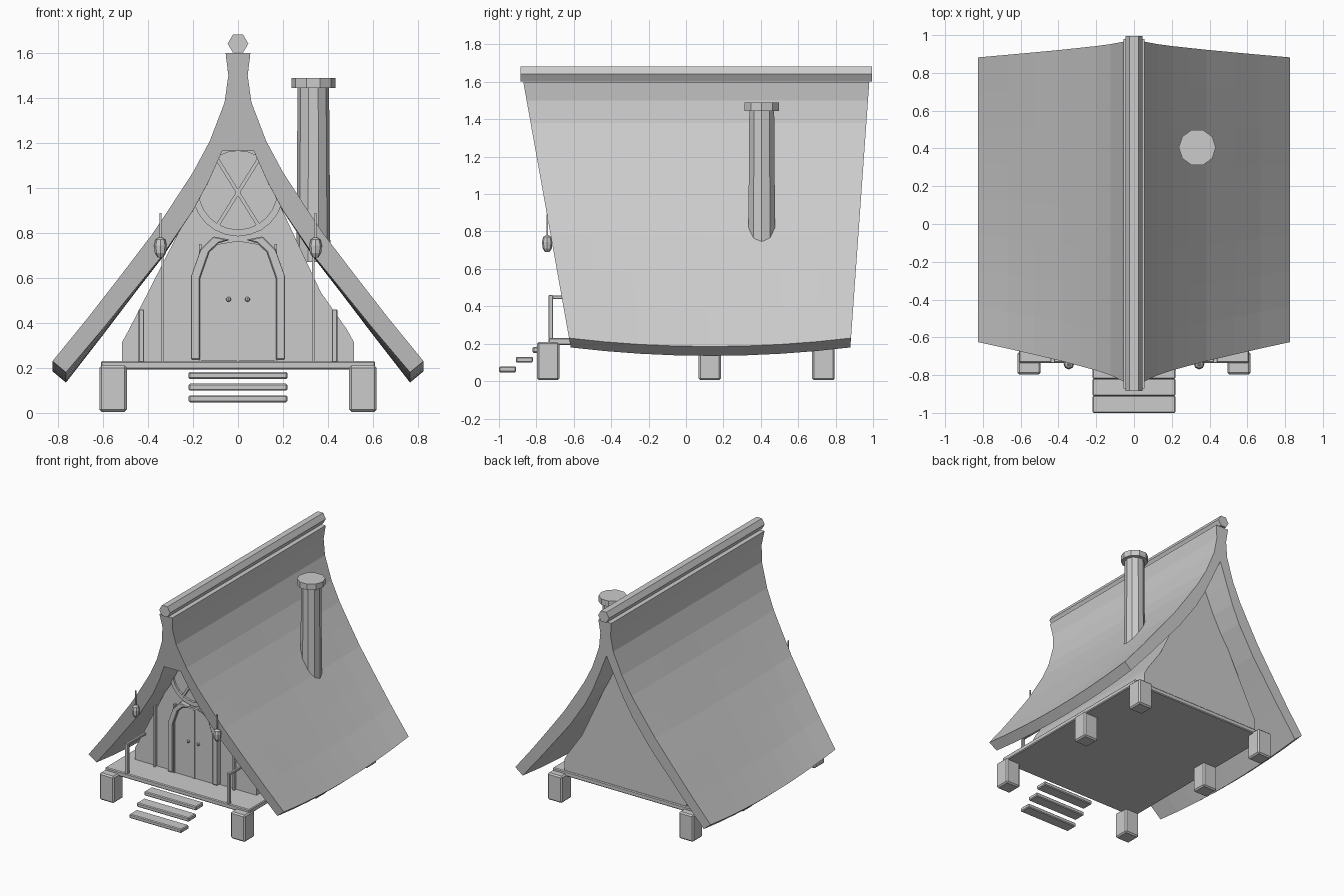
import bpy, bmesh, math
from mathutils import Vector

if "Cube" in bpy.data.objects:
    bpy.data.objects.remove(bpy.data.objects["Cube"])


def make(name, bm, bevel=0.0):
    bmesh.ops.recalc_face_normals(bm, faces=bm.faces)
    me = bpy.data.meshes.new(name)
    bm.to_mesh(me)
    bm.free()
    ob = bpy.data.objects.new(name, me)
    bpy.context.collection.objects.link(ob)
    if bevel:
        m = ob.modifiers.new("bevel", 'BEVEL')
        m.width = bevel
        m.segments = 1
    return ob


def box(name, x, y, z, bevel=0.0):
    """Box from (min, max) ranges."""
    bm = bmesh.new()
    bmesh.ops.create_cube(bm, size=1)
    for v in bm.verts:
        v.co = Vector([(r[0] + r[1]) / 2 + c * (r[1] - r[0]) for c, r in zip(v.co, (x, y, z))])
    return make(name, bm, bevel)


def loft(name, rings, bevel=0.0):
    """Closed rings joined in order, with end caps."""
    bm = bmesh.new()
    vs = [[bm.verts.new(p) for p in r] for r in rings]
    n = len(vs[0])
    for a, b in zip(vs, vs[1:]):
        for i in range(n):
            j = (i + 1) % n
            bm.faces.new((a[i], a[j], b[j], b[i]))
    caps = [bm.faces.new(vs[0]), bm.faces.new(vs[-1])]
    bmesh.ops.triangulate(bm, faces=caps)
    return make(name, bm, bevel)


def slab(name, outline, y0, y1, bevel=0.0):
    """Extrude an x-z outline along y."""
    return loft(name, [[(x, y, z) for x, z in outline] for y in (y0, y1)], bevel)


def turned(name, cx, cy, rz, sides):
    """Stack of horizontal polygons from (radius, z) pairs."""
    return loft(name, [[(cx + r * math.cos(2 * math.pi * i / sides),
                         cy + r * math.sin(2 * math.pi * i / sides), z)
                        for i in range(sides)] for r, z in rz])


def mirrored(pts):
    return pts + [(-x, z) for x, z in reversed(pts) if x > 1e-6]


# Swooping roof: half profile, outer edge then inner edge
outer = [(.055, 1.6), (.043, 1.5), (.06, 1.38), (.125, 1.21), (.2, 1.07), (.285, .94),
         (.385, .79), (.53, .6), (.67, .42), (.825, .23)]
inner = [(.765, .18), (.6, .375), (.45, .56), (.34, .695), (.2, .9), (.13, 1.03),
         (.07, 1.165), (0, 1.33)]
section = mirrored(outer + inner)
rings = []
for k in range(9):
    t = k / 8
    ring = []
    for x, z in section:
        h = (z - .2) / 1.4
        y0, y1 = -.62 - .25 * h, .88 + .1 * h
        sag = .045 * (1 - (2 * t - 1) ** 2) * min(1, abs(x) / .76) ** 2
        ring.append((x, y0 + (y1 - y0) * t, z - sag))
    rings.append(ring)
loft("roof", rings)

# Hexagonal ridge pole
slab("ridge_pole", [(.046 * math.cos(i * math.pi / 3), 1.642 + .046 * math.sin(i * math.pi / 3))
                    for i in range(6)], -.885, .995)

# Chimney
turned("chimney", .335, .405, [(.076, .67), (.07, 1.45)], 10)
turned("chimney_cap", .335, .405, [(.098, 1.445), (.098, 1.49)], 10)

# House body under the roof
slab("house_body", mirrored([(.515, .225), (.515, .315), (.485, .37), (.155, .84),
                             (.04, 1.17), (0, 1.32)]), -.51, .73)

# Deck, piers and steps
box("deck", (-.61, .61), (-.735, .74), (.193, .23), .006)
for s in (-1, 1):
    for y in (-.737, .127, .735):
        box("pier", (s * .555 - .061, s * .555 + .061), (y - .06, y + .06), (.005, .21), .01)
for i in range(3):
    box("step", (-.22, .22), (-1 + .09 * i, -.908 + .09 * i), (.047 + .052 * i, .078 + .052 * i), .006)

# Vertical wall battens
for x, top in ((-.335, .69), (-.168, .75), (0, .75), (.168, .75), (.335, .69)):
    box("wall_batten", (x - .006, x + .006), (-.535, -.505), (.225, top))

# Arched double door and its two-sided frame
slab("door", mirrored([(.175, .232), (.175, .6), (.135, .71), (.09, .75), (0, .765)]),
     -.53, -.505)
jamb = [(.208, .235), (.208, .61), (.165, .73), (.11, .785), (.035, .77),
        (.085, .755), (.128, .715), (.168, .6), (.168, .235)]
for s in (-1, 1):
    slab("door_frame", [(s * x, z) for x, z in jamb], -.55, -.505, .005)
    bm = bmesh.new()
    bmesh.ops.create_uvsphere(bm, u_segments=8, v_segments=6, radius=.011)
    bmesh.ops.translate(bm, verts=bm.verts, vec=(s * .042, -.54, .505))
    make("door_knob", bm)

# Round gable window with crossed bars
def circle(r, n=24):
    return [(r * math.cos(2 * math.pi * i / n), .99 + r * math.sin(2 * math.pi * i / n)) for i in range(n)]

slab("window_pane", circle(.19), -.525, -.5)
bm = bmesh.new()
loops = [[bm.verts.new((x, y, z)) for x, z in circle(r)]
         for r, y in ((.205, -.505), (.205, -.54), (.175, -.54), (.175, -.505))]
for k in range(4):
    a, b = loops[k], loops[(k + 1) % 4]
    for i in range(24):
        j = (i + 1) % 24
        bm.faces.new((a[i], a[j], b[j], b[i]))
make("window_ring", bm)
for s in (-1, 1):
    d = Vector((s * .53, .85)).normalized()
    n = Vector((-d.y, d.x)) * .008
    c = Vector((0, .98))
    slab("window_bar", [tuple(c + d * a * .18 + n * b) for a, b in ((-1, -1), (1, -1), (1, 1), (-1, 1))],
         -.545, -.51)

# Porch railings and hanging lanterns, both sides
for s in (-1, 1):
    x = s * .43
    box("rail_post", (x - .012, x + .012), (-.735, -.711), (.225, .46), .003)
    box("hand_rail", (x - .01, x + .01), (-.73, -.5), (.44, .458), .003)
    lx = s * .345
    turned("lantern", lx, -.742, [(.012, .69), (.025, .71), (.028, .745), (.022, .77), (.008, .78)], 8)
    box("lantern_hanger", (lx - .004, lx + .004), (-.746, -.738), (.775, .89))
